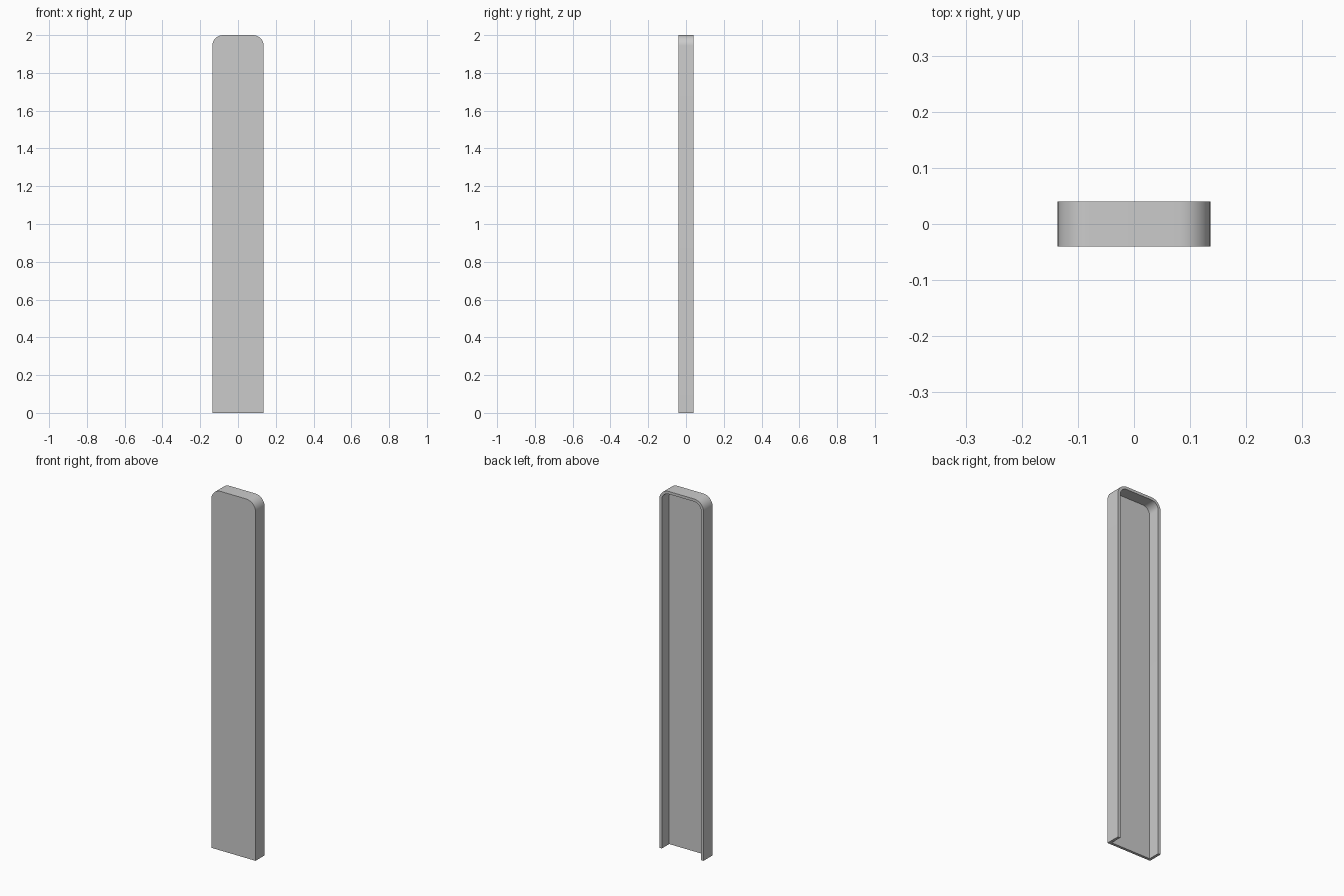
import bpy, bmesh, math

if "Cube" in bpy.data.objects:
    bpy.data.objects.remove(bpy.data.objects["Cube"])

W, D, H = 0.136, 0.04, 2.0      # half width, half depth, height
R, T, SEG = 0.057, 0.015, 10    # corner radius, wall thickness, arc steps


def arc(cx, start):
    return [(cx + R * math.cos(start - i * math.pi / 2 / SEG),
             H - R + R * math.sin(start - i * math.pi / 2 / SEG)) for i in range(SEG + 1)]


# Outline: up the left side, over two rounded corners, down the right side
outline = [(-W, 0)] + arc(-W + R, math.pi) + arc(W - R, math.pi / 2) + [(W, 0)]

# Front sheet with side and top walls; the back and the foot stay open
bm = bmesh.new()
front = [bm.verts.new((x, -D, z)) for x, z in outline]
back = [bm.verts.new((x, D, z)) for x, z in outline]
bm.faces.new(front[::-1])
for i in range(len(outline) - 1):
    bm.faces.new((front[i], front[i + 1], back[i + 1], back[i]))
bm.normal_update()

mesh = bpy.data.meshes.new("cover_panel")
bm.to_mesh(mesh)
bm.free()
panel = bpy.data.objects.new("cover_panel", mesh)
bpy.context.collection.objects.link(panel)

# Thicken inwards
solid = panel.modifiers.new("wall_thickness", 'SOLIDIFY')
solid.thickness = T
solid.offset = -1
solid.solidify_mode = 'EXTRUDE'
solid.use_even_offset = True
bpy.context.view_layer.objects.active = panel
panel.select_set(True)
bpy.ops.object.modifier_apply(modifier=solid.name)

# Consistent normals, smooth rounded corners
bm = bmesh.new()
bm.from_mesh(mesh)
bmesh.ops.recalc_face_normals(bm, faces=bm.faces)
bm.to_mesh(mesh)
bm.free()
bpy.ops.object.shade_smooth_by_angle(angle=math.radians(30))
